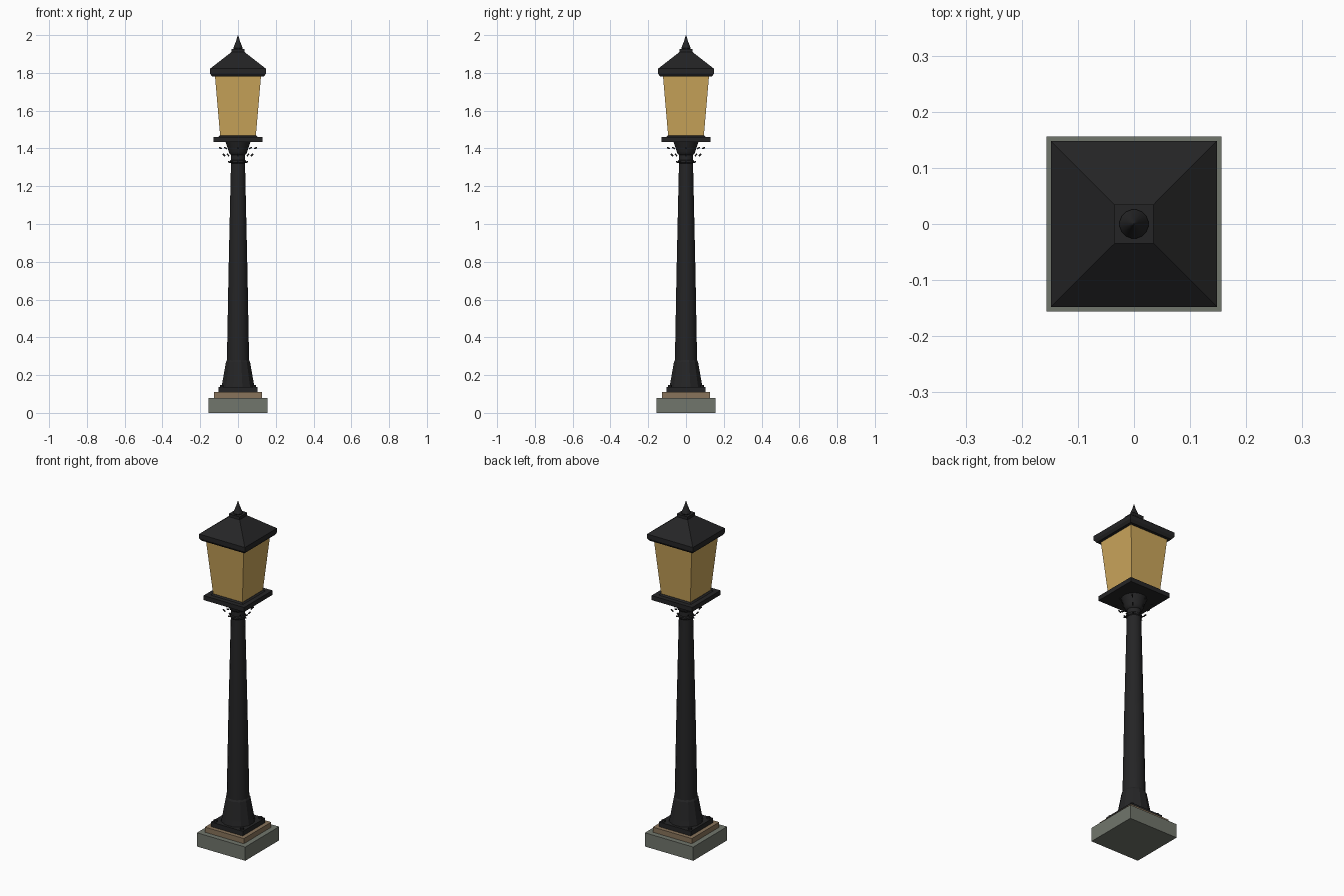
import bpy, bmesh, math
from mathutils import Vector

if "Cube" in bpy.data.objects:
    bpy.data.objects.remove(bpy.data.objects["Cube"])


def material(name, rgb):
    m = bpy.data.materials.new(name)
    m.diffuse_color = (*rgb, 1)
    m.use_nodes = True
    m.node_tree.nodes["Principled BSDF"].inputs["Base Color"].default_value = m.diffuse_color
    return m


IRON = material("black iron", (0.018, 0.018, 0.019))
GLASS = material("amber glass", (0.60, 0.38, 0.105))
STONE = material("grey stone", (0.165, 0.18, 0.15))
TAN = material("tan stone", (0.25, 0.175, 0.105))


def stack(name, mat, rings, sides=4, centre=(0, 0), smooth=False):
    """Closed solid through (half width, z) rings; half width is the flat-side distance for squares."""
    bm = bmesh.new()
    loops = []
    k = math.sqrt(2) if sides == 4 else 1
    for r, z in rings:
        loops.append([bm.verts.new((centre[0] + r * k * math.cos(a), centre[1] + r * k * math.sin(a), z))
                      for a in (2 * math.pi * (i + 0.5) / sides for i in range(sides))])
    for lo, hi in zip(loops, loops[1:]):
        for i in range(sides):
            j = (i + 1) % sides
            bm.faces.new((lo[i], lo[j], hi[j], hi[i]))
    bm.faces.new(loops[0][::-1])
    bm.faces.new(loops[-1])
    me = bpy.data.meshes.new(name)
    bm.to_mesh(me)
    bm.free()
    me.materials.append(mat)
    ob = bpy.data.objects.new(name, me)
    bpy.context.collection.objects.link(ob)
    if smooth:
        bpy.ops.object.select_all(action='DESELECT')
        ob.select_set(True)
        bpy.context.view_layer.objects.active = ob
        bpy.ops.object.shade_smooth_by_angle(angle=math.radians(35))
    return ob


# Stepped footing
stack("stone_base", STONE, [(0.156, 0), (0.156, 0.08)])
stack("tan_step", TAN, [(0.126, 0.08), (0.126, 0.11)])
stack("foot_plate", IRON, [(0.103, 0.11), (0.103, 0.137)])
for sx in (-1, 1):
    for sy in (-1, 1):
        stack("anchor_bolt", IRON, [(0.011, 0.137), (0.011, 0.147)], 6, (sx * 0.085, sy * 0.085))

# Flared pedestal and tapering post
stack("pedestal", IRON, [(0.091, 0.137), (0.085, 0.165), (0.066, 0.27), (0.06, 0.28)], 12)
stack("post", IRON, [(0.06, 0.27), (0.051, 0.75), (0.038, 1.32), (0.037, 1.38)], 16, smooth=True)
stack("post_collar", IRON, [(0.037, 1.32), (0.042, 1.325), (0.042, 1.335), (0.037, 1.34)], 16)
stack("capital", IRON, [(0.037, 1.365), (0.046, 1.372), (0.050, 1.385), (0.068, 1.437)], 16, smooth=True)

# Small leaf-like scroll pieces round the neck: short rods along an outward arc
bm = bmesh.new()
for i in range(8):
    a = i * math.pi / 4
    out = Vector((math.cos(a), math.sin(a), 0))
    for r, z, tilt in ((0.045, 1.328, 0.2), (0.074, 1.365, 0.8), (0.093, 1.402, 0.4)):
        d = (out * math.cos(tilt) + Vector((0, 0, math.sin(tilt)))).normalized()
        m = d.to_track_quat('Z', 'Y').to_matrix().to_4x4()
        m.translation = out * r + Vector((0, 0, z))
        bmesh.ops.create_cone(bm, cap_ends=True, segments=6, radius1=0.004, radius2=0.004,
                              depth=0.016, matrix=m)
me = bpy.data.meshes.new("neck_scrolls")
bm.to_mesh(me)
bm.free()
me.materials.append(IRON)
bpy.context.collection.objects.link(bpy.data.objects.new("neck_scrolls", me))

# Lantern
stack("lantern_tray", IRON, [(0.131, 1.435), (0.131, 1.461)])
stack("glass_seat", IRON, [(0.104, 1.461), (0.096, 1.468)])
stack("lantern_glass", GLASS, [(0.094, 1.461), (0.122, 1.785)])
stack("roof_rim", IRON, [(0.138, 1.782), (0.148, 1.797), (0.148, 1.822)])
stack("roof", IRON, [(0.148, 1.822), (0.035, 1.91), (0.035, 1.927)])
stack("finial", IRON, [(0.022, 1.925), (0.026, 1.932), (0.022, 1.94), (0.010, 1.97), (0.001, 2.0)],
      16, smooth=True)
